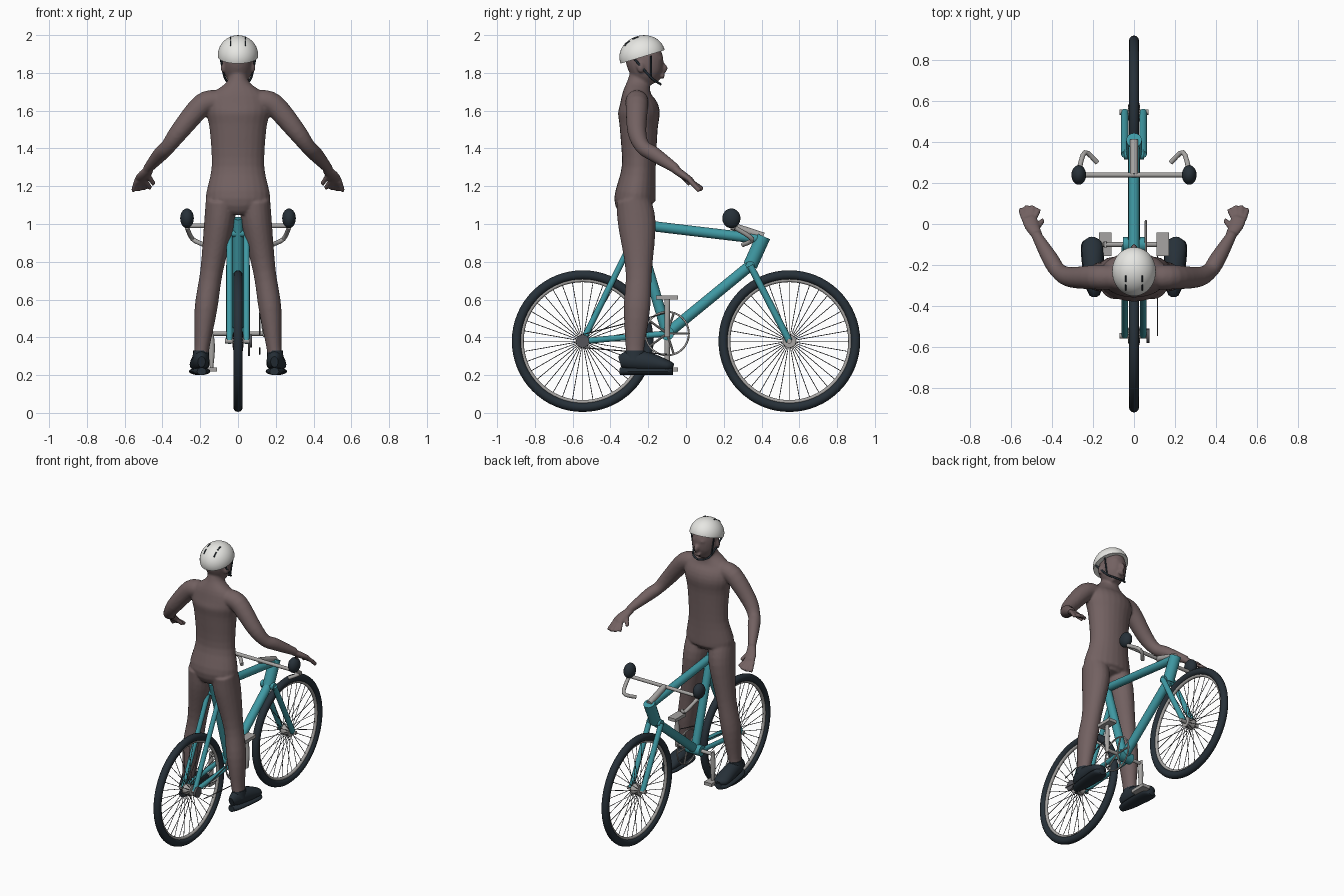
import bpy, bmesh, math
from mathutils import Vector, Matrix

if "Cube" in bpy.data.objects:
    bpy.data.objects.remove(bpy.data.objects["Cube"])


def material(name, *colour):
    mat = bpy.data.materials.new(name)
    mat.use_nodes = True
    mat.diffuse_color = (*colour, 1)
    mat.node_tree.nodes["Principled BSDF"].inputs["Base Color"].default_value = (*colour, 1)
    return mat


SKIN = material("skin", .17, .12, .12)
TEAL = material("teal paint", .05, .32, .37)
RUBBER = material("dark rubber", .02, .03, .04)
SILVER = material("silver metal", .38, .37, .36)
WHITE = material("helmet white", .8, .8, .77)
STEEL = material("dark steel", .09, .09, .1)
SIDES = (("left", 1), ("right", -1))
parts = []


def finish(name, bm, mat):
    mesh = bpy.data.meshes.new(name)
    bm.to_mesh(mesh)
    bm.free()
    mesh.materials.append(mat)
    ob = bpy.data.objects.new(name, mesh)
    bpy.context.scene.collection.objects.link(ob)
    parts.append(ob)
    return ob


def curve(rows, steps=4):
    """Fill in a smooth spline through rows of any length."""
    rows = [Vector(row) for row in rows]
    rows = [rows[0], *rows, rows[-1]]
    result = []
    for a, b, c, d in zip(rows, rows[1:], rows[2:], rows[3:]):
        for k in range(steps):
            t = k / steps
            result.append(b + (c - a) * (t / 2) + (a * 2 - b * 5 + c * 4 - d) * (t * t / 2)
                          + (b * 3 - a - c * 3 + d) * (t ** 3 / 2))
    return result + [rows[-1]]


def loft(bm, rows, n=16, closed=False):
    """Bridge elliptical rings; each row is x, y, z, half width, half depth."""
    points = [Vector(row[:3]) for row in rows]
    last = len(points) - 1
    axis = (points[-1] - points[0]).normalized()
    across = Vector((0, 1, 0)) if abs(axis.x) > .4 else Vector((1, 0, 0))
    rings = []
    for i, point in enumerate(points):
        after = points[(i + 1) % len(points)] if closed else points[min(i + 1, last)]
        before = points[i - 1] if closed else points[max(i - 1, 0)]
        along = (after - before).normalized()
        wide = (across - along * across.dot(along)).normalized()
        deep = along.cross(wide)
        wide, deep = wide * rows[i][3], deep * rows[i][4]
        turns = [math.tau * k / n for k in range(n)]
        rings.append([bm.verts.new(point + wide * math.cos(t) + deep * math.sin(t)) for t in turns])
    for i in range(len(rings) if closed else last):
        low, high = rings[i], rings[(i + 1) % len(rings)]
        for k in range(n):
            j = (k + 1) % n
            bm.faces.new((low[k], low[j], high[j], high[k]))
    if not closed:
        bm.faces.new(rings[0][::-1])
        bm.faces.new(rings[-1])


def round_rows(points, radius):
    return [(*point, radius, radius) for point in points]


def rod(name, start, end, radius, mat):
    solid(name, round_rows((start, end), radius), mat)


def solid(name, rows, mat):
    bm = bmesh.new()
    loft(bm, rows)
    finish(name, bm, mat)


def ball(bm, centre, size):
    bmesh.ops.create_uvsphere(bm, u_segments=24, v_segments=16, radius=1,
                              matrix=Matrix.Translation(centre) @ Matrix.Diagonal((*size, 1)))


def out(point, x):
    return Vector((x, point.y, point.z))


def circle(centre, radius, n):
    turns = [math.tau * k / n for k in range(n)]
    return [centre + Vector((0, math.cos(t), math.sin(t))) * radius for t in turns]


def hoop(name, centre, radius, thickness, mat):
    bm = bmesh.new()
    loft(bm, round_rows(circle(centre, radius, 64), thickness), n=12, closed=True)
    finish(name, bm, mat)


# Key points of the bicycle
REAR, FRONT = Vector((0, -.547, .38)), Vector((0, .547, .38))
BRACKET, SEAT = Vector((0, -.1, .42)), Vector((0, -.28, 1.03))
HEAD_LOW, HEAD_TOP = Vector((0, .34, .78)), Vector((0, .41, .935))
STAY_TOP, BAR = Vector((0, -.265, .95)), Vector((0, .24, .99))

# Wheels
for label, axle in (("rear", REAR), ("front", FRONT)):
    hoop(label + "_tyre", axle, .35, .025, RUBBER)
    hoop(label + "_rim", axle, .323, .011, SILVER)
    rod(label + "_axle", out(axle, -.07), out(axle, .07), .013, SILVER)
    rod(label + "_hub", out(axle, -.03), out(axle, .03), .035, SILVER)
    bm = bmesh.new()
    for k, (inner, outer) in enumerate(zip(circle(axle, .03, 36), circle(axle, .32, 36))):
        flange = .025 if k % 2 else -.025
        loft(bm, round_rows((out(inner, flange), outer), .002), n=5)
    finish(label + "_spokes", bm, STEEL)

# Frame
rod("seat_tube", BRACKET, SEAT, .028, TEAL)
rod("top_tube", SEAT.lerp(BRACKET, .05), HEAD_LOW.lerp(HEAD_TOP, .9), .027, TEAL)
rod("down_tube", BRACKET, HEAD_LOW, .029, TEAL)
rod("head_tube", HEAD_LOW, HEAD_TOP, .038, TEAL)
rod("bottom_bracket", out(BRACKET, -.055), out(BRACKET, .055), .036, TEAL)
rod("fork_crown", out(HEAD_LOW, -.05), out(HEAD_LOW, .05), .024, TEAL)
rod("seat_stay_bridge", out(STAY_TOP, -.045), out(STAY_TOP, .045), .019, TEAL)
for label, s in SIDES:
    x = s * .045
    rod(label + "_seat_stay", out(REAR, x), out(STAY_TOP, x), .016, TEAL)
    rod(label + "_chain_stay", out(REAR, x), out(BRACKET, x), .016, TEAL)
    rod(label + "_fork_blade", out(HEAD_LOW, x), out(FRONT, x), .018, TEAL)

# Handlebar, stem, grips and levers
rod("handlebar", out(BAR, -.27), out(BAR, .27), .012, SILVER)
rod("stem", BAR, HEAD_TOP, .02, SILVER)
for label, s in SIDES:
    bm = bmesh.new()
    ball(bm, (s * .27, .24, 1.03), (.036, .048, .052))
    finish(label + "_grip", bm, RUBBER)
    lever = [(s * .27, .26, .98), (s * .24, .35, .92), (s * .18, .3, .89)]
    solid(label + "_lever", curve(round_rows(lever, .012)), SILVER)

# Drivetrain
ring_centre = out(BRACKET, .058)
hoop("chainring", ring_centre, .115, .005, SILVER)
bm = bmesh.new()
for tip in circle(ring_centre, .115, 5):
    loft(bm, round_rows((ring_centre, tip), .006), n=8)
finish("chainring_arms", bm, SILVER)
rod("sprocket", out(REAR, .06), out(REAR, .075), .035, STEEL)
for label, s in (("upper", 1), ("lower", -1)):
    lift = Vector((0, 0, s))
    rod(label + "_chain", out(REAR, .115) + lift * .035, out(BRACKET, .115) + lift * .11, .003, STEEL)
rod("crank_axle", out(BRACKET, -.14), out(BRACKET, .14), .012, SILVER)
for label, s in SIDES:
    pivot, reach = out(BRACKET, s * .14), Vector((0, 0, s * .19))
    arm = [(-.1, .008), (.4, .018), (1, .008)]
    solid(label + "_crank", curve([(*(pivot + reach * t), r, .015) for t, r in arm]), SILVER)
    bm = bmesh.new()
    bmesh.ops.create_cube(bm, size=1, matrix=Matrix.Translation(pivot + reach)
                          @ Matrix.Diagonal((.06, .115, .022, 1)))
    finish(label + "_pedal", bm, SILVER)

# Rider: overlapping lofts fused into one smooth skin
TORSO = [(0, -.26, 1.07, .1, .08), (0, -.27, 1.13, .17, .11), (0, -.25, 1.3, .14, .09),
         (0, -.25, 1.5, .15, .1), (0, -.25, 1.6, .17, .11), (0, -.26, 1.68, .15, .08),
         (0, -.25, 1.75, .06, .06), (0, -.23, 1.82, .05, .06)]
SKULL = [(0, -.18, 1.74, .03, .04), (0, -.2, 1.79, .07, .08), (0, -.22, 1.87, .08, .1), (0, -.23, 1.95, .06, .08)]
LEG = [(.09, -.28, 1.13, .08, .09), (.1, -.26, 1, .08, .1), (.14, -.25, .75, .06, .07),
       (.17, -.26, .55, .06, .07), (.19, -.27, .35, .04, .05), (.2, -.27, .27, .04, .05)]
ARM = [(.11, -.26, 1.65, .06, .06), (.19, -.26, 1.63, .06, .06), (.31, -.26, 1.49, .05, .05),
       (.37, -.23, 1.41, .04, .04), (.41, -.17, 1.37, .04, .04), (.48, -.05, 1.29, .025, .025)]
PALM = [(.47, -.06, 1.29, .026, .022), (.5, -.01, 1.255, .036, .02), (.515, .03, 1.23, .037, .015)]
THUMB = round_rows([(.48, -.03, 1.265), (.445, .02, 1.21)], .013)
FINGERS = [round_rows([(.49 + .016 * k, .02, 1.23), (.465 + .03 * k, .095 - .015 * abs(k - 1.5), 1.19 - .005 * k)], .013)
           for k in range(4)]

bm = bmesh.new()
for rows in (TORSO, SKULL):
    loft(bm, curve(rows), n=24)
for label, s in SIDES:
    for rows in (LEG, ARM, PALM, THUMB, *FINGERS):
        loft(bm, curve([(s * x, *rest) for x, *rest in rows]), n=20)
    ball(bm, (s * .08, -.24, 1.83), (.012, .02, .03))
ball(bm, (0, -.117, 1.825), (.015, .02, .025))
ball(bm, (0, -.125, 1.783), (.025, .013, .014))
ball(bm, (0, -.14, 1.875), (.05, .02, .015))
body = finish("rider_body", bm, SKIN)
fuse = body.modifiers.new("fuse", "REMESH")
fuse.mode, fuse.voxel_size, fuse.use_smooth_shade = "VOXEL", .007, True
soften = body.modifiers.new("soften", "SMOOTH")
soften.factor, soften.iterations = .5, 6

# Shoes: length position, height, half width, half height
UPPER = [(-.35, .27, .02, .03), (-.3, .28, .04, .05), (-.2, .27, .05, .05), (-.1, .25, .05, .03), (-.07, .24, .02, .02)]
for label, s in SIDES:
    upper = [(s * (.21 + y * .05), y, *rest) for y, *rest in UPPER]
    sole = [(x, y, .22, width + .004, .02) for x, y, z, width, height in upper]
    solid(label + "_shoe", curve(upper), RUBBER)
    solid(label + "_sole", curve(sole), RUBBER)
    solid(label + "_shoe_collar", [(s * .197, -.27, .28, .045, .06), (s * .196, -.27, .33, .041, .05)], RUBBER)

# Helmet: a tilted half shell
size = Vector((.107, .122, .105))
tilt = Matrix.Translation((0, -.232, 1.893)) @ Matrix.Rotation(math.radians(17), 4, "X") @ Matrix.Diagonal((*size, 1))
bm = bmesh.new()
bmesh.ops.create_uvsphere(bm, u_segments=40, v_segments=24, radius=1)
bmesh.ops.bisect_plane(bm, geom=bm.verts[:] + bm.edges[:] + bm.faces[:], plane_co=(0, 0, -.08),
                       plane_no=(0, 0, 1), clear_inner=True)
bmesh.ops.holes_fill(bm, edges=[e for e in bm.edges if e.is_boundary])
bmesh.ops.transform(bm, matrix=tilt, verts=bm.verts)
finish("helmet", bm, WHITE)

# Vent slits and chin straps
bm = bmesh.new()
for x in (-.37, .37):
    for start in (-.6, -.2):
        slit = [Vector((x, start + k * .09, 0)) for k in range(4)]
        for point in slit:
            point.z = math.sqrt(1 - point.length_squared)
        loft(bm, round_rows([tilt @ point for point in slit], .004), n=8)
finish("helmet_vents", bm, RUBBER)
for label, s in SIDES:
    jaw = (s * .07, -.185, 1.775)
    chin = [(s * .09, -.27, 1.87), jaw, (s * .045, -.15, 1.75), (0, -.135, 1.74)]
    solid(label + "_chin_strap", curve(round_rows(chin, .006)), RUBBER)
    rod(label + "_temple_strap", (s * .088, -.185, 1.89), jaw, .005, RUBBER)

# Smooth shading with crisp edges
for ob in bpy.context.selected_objects:
    ob.select_set(False)
for ob in parts:
    ob.select_set(True)
bpy.context.view_layer.objects.active = body
bpy.ops.object.shade_smooth_by_angle(angle=math.radians(40))
